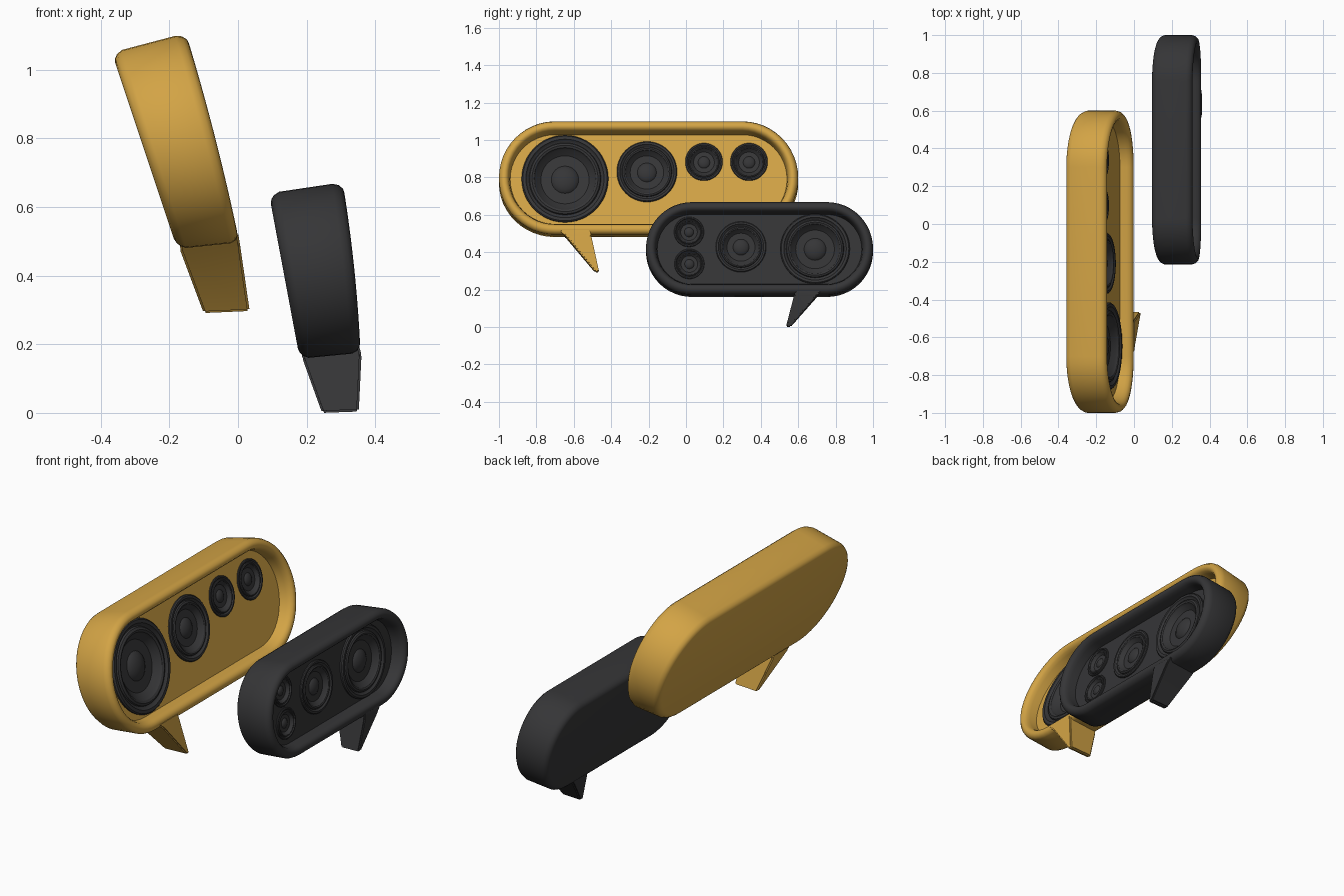
import bpy, bmesh, math
from mathutils import Vector

if "Cube" in bpy.data.objects:
    bpy.data.objects.remove(bpy.data.objects["Cube"])

THICK, FLOOR = 0.2, 0.66   # nominal cabinet depth, recessed panel position in it


def material(name, rgb):
    m = bpy.data.materials.new(name)
    m.use_nodes = True
    m.diffuse_color = (*rgb, 1)
    m.node_tree.nodes["Principled BSDF"].inputs["Base Color"].default_value = (*rgb, 1)
    return m


yellow = material("mustard yellow", (0.65, 0.37, 0.06))
dark = material("charcoal", (0.036, 0.036, 0.038))


def finish(name, bm, mat, angle=35):
    bmesh.ops.recalc_face_normals(bm, faces=bm.faces)
    me = bpy.data.meshes.new(name)
    bm.to_mesh(me)
    bm.free()
    me.materials.append(mat)
    me.shade_smooth()
    me.set_sharp_from_angle(angle=math.radians(angle))
    ob = bpy.data.objects.new(name, me)
    bpy.context.collection.objects.link(ob)
    return ob


def skin(bm, rings):
    """Join a stack of equal rings and close both ends."""
    loops = [[bm.verts.new(p) for p in r] for r in rings]
    n = len(loops[0])
    for a, b in zip(loops, loops[1:]):
        for i in range(n):
            j = (i + 1) % n
            bm.faces.new((a[i], a[j], b[j], b[i]))
    bm.faces.new(loops[0])
    bm.faces.new(loops[-1])


def stadium(x, inset, y0, y1, h, steps=24):
    """Pill outline in the y-z plane."""
    r = h / 2
    pts = []
    for cy, start in ((y1 - r, -90), (y0 + r, 90)):
        for i in range(steps + 1):
            a = math.radians(start + 180 * i / steps)
            pts.append((x, cy + (r - inset) * math.cos(a), r + (r - inset) * math.sin(a)))
    return pts


def circle(x, y, z, r, n=48):
    return [(x, y + r * math.cos(math.tau * i / n), z + r * math.sin(math.tau * i / n))
            for i in range(n)]


# depth fraction and inset of the cabinet shell, back to recessed panel
SHELL = [(0, .03), (.02, .018), (.06, .008), (.14, 0), (.86, 0), (.94, .006), (.99, .018),
         (1, .03), (.98, .042), (.92, .051), (.84, .055), (FLOOR, .06)]
# radius fraction and height of a driver: flange, surround, cone, dome
DRIVER = [(1, -.02), (1, .01), (.97, .017), (.9, .017), (.86, .006), (.83, .004), (.81, .012),
          (.76, .017), (.71, .012), (.68, 0), (.37, -.05), (.355, -.035), (.31, -.018),
          (.23, -.005), (.12, .003), (.02, .005)]


def build(label, mat, y0, y1, corners, drivers, tail):
    bb, fb, bt, ft = (Vector(c) for c in corners)
    low, high = bb.lerp(fb, FLOOR), bt.lerp(ft, FLOOR)
    h = high.y - low.y

    def lean(ob):
        """Lean the upright part into the tapered, slightly bowed stance."""
        for v in ob.data.vertices:
            w, t = v.co.x / THICK, v.co.z / h
            p = bb.lerp(fb, w).lerp(bt.lerp(ft, w), t)
            p.x += .03 * t * (1 - t) * max(0, (w - FLOOR) / (1 - FLOOR))
            v.co = (p.x, v.co.y, p.y)

    # cabinet shell with rounded lip
    bm = bmesh.new()
    skin(bm, [stadium(w * THICK, i, y0, y1, h) for w, i in SHELL])
    cabinet = finish(label + "_cabinet", bm, mat)

    # driver openings and the drivers
    bm = bmesh.new()
    x = FLOOR * THICK
    parts = []
    for k, (y, z, r) in enumerate(drivers):
        z -= low.y
        s = max(.4, r / .23)
        skin(bm, [circle(x + d, y, z, r * .95) for d in (-.065 * s, .03)])
        db = bmesh.new()
        skin(db, [circle(x + d * s, y, z, r * f) for f, d in DRIVER])
        parts.append(finish(f"{label}_driver_{k + 1}", db, dark))
    cutter = finish(label + "_opening_cutter", bm, mat)
    mod = cabinet.modifiers.new("openings", "BOOLEAN")
    mod.object = cutter
    mod.operation = "DIFFERENCE"
    mod.solver = "EXACT"
    bpy.context.view_layer.update()
    cut = bpy.data.meshes.new_from_object(
        cabinet.evaluated_get(bpy.context.evaluated_depsgraph_get()))
    cabinet.modifiers.clear()
    cabinet.data = cut
    bpy.data.objects.remove(cutter)
    cut.shade_smooth()
    cut.set_sharp_from_angle(angle=math.radians(35))
    for ob in [cabinet] + parts:
        lean(ob)

    # pointed tail, wide at the cabinet and narrow at the tip
    bm = bmesh.new()
    rings = []
    for xa, za, xb, zb, ya, yb in tail:
        rings.append([(xa, ya, za), (xb, ya, zb), (xb, yb, zb), (xa, yb, za)])
    skin(bm, rings)
    bmesh.ops.recalc_face_normals(bm, faces=bm.faces)
    bmesh.ops.bevel(bm, geom=bm.edges[:], offset=.006, segments=2, affect="EDGES",
                    clamp_overlap=True)
    finish(label + "_tail", bm, mat)


build("rear_speaker", yellow, -1.0, .6,
      [(-.177, .478), (.004, .497), (-.368, 1.05), (-.152, 1.107)],
      [(-.647, .791, .232), (-.209, .829, .161), (.096, .882, .1), (.337, .882, .1)],
      [(-.165, .51, .0, .525, -.69, -.515),
       (-.17, .478, .006, .49, -.645, -.507),
       (-.1, .291, .034, .297, -.487, -.465)])

build("front_speaker", dark, -.214, 1.0,
      [(.18, .158), (.357, .175), (.09, .64), (.305, .672)],
      [(.69, .417, .186), (.294, .428, .135), (.016, .508, .08), (.018, .337, .08)],
      [(.182, .195, .35, .205, .588, .745),
       (.188, .158, .36, .17, .578, .7),
       (.245, .0, .352, .004, .535, .56)])
